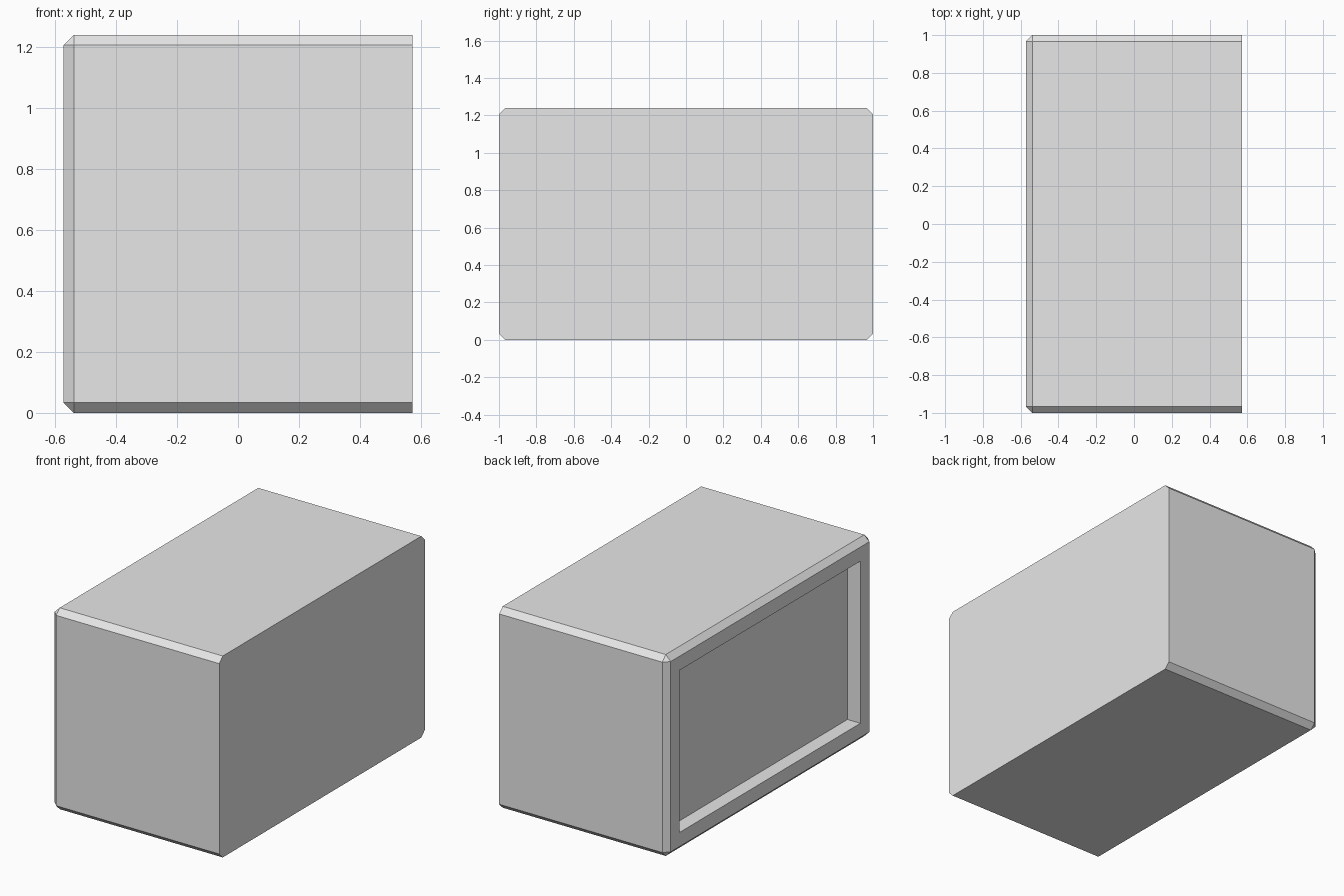
import bpy
import bmesh
from mathutils import Matrix, Vector

cube = bpy.data.objects.get("Cube")
if cube:
    bpy.data.objects.remove(cube, do_unlink=True)

WIDTH, LENGTH, HEIGHT = 1.145, 2.0, 1.24
CHAMFER = 0.034
RIM = 0.087      # width of the frame around the recess
DEPTH = 0.088    # depth of the recess

grey = bpy.data.materials.new("light_grey")
grey.use_nodes = True
grey.diffuse_color = (0.8, 0.8, 0.8, 1)
grey.node_tree.nodes["Principled BSDF"].inputs["Base Color"].default_value = grey.diffuse_color

# Block standing on the ground
bm = bmesh.new()
bmesh.ops.create_cube(bm, size=1, matrix=Matrix.Translation((0, 0, HEIGHT / 2))
                      @ Matrix.Diagonal((WIDTH, LENGTH, HEIGHT, 1)))

# Chamfer every edge except those around the flat +x face
edges = [e for e in bm.edges if any(v.co.x < 0 for v in e.verts)]
bmesh.ops.bevel(bm, geom=edges, offset=CHAMFER, offset_type='OFFSET',
                segments=1, profile=0.5, affect='EDGES', clamp_overlap=True)

# Framed recess in the -x face
bm.normal_update()
panel = min(bm.faces, key=lambda f: f.calc_center_median().x)
bmesh.ops.inset_region(bm, faces=[panel], thickness=RIM, use_even_offset=True)
pushed = bmesh.ops.extrude_discrete_faces(bm, faces=[panel])["faces"]
bmesh.ops.translate(bm, vec=Vector((DEPTH, 0, 0)),
                    verts=list({v for f in pushed for v in f.verts}))
bmesh.ops.recalc_face_normals(bm, faces=bm.faces)

mesh = bpy.data.meshes.new("recessed_block")
bm.to_mesh(mesh)
bm.free()
mesh.materials.append(grey)
block = bpy.data.objects.new("recessed_block", mesh)
bpy.context.collection.objects.link(block)
